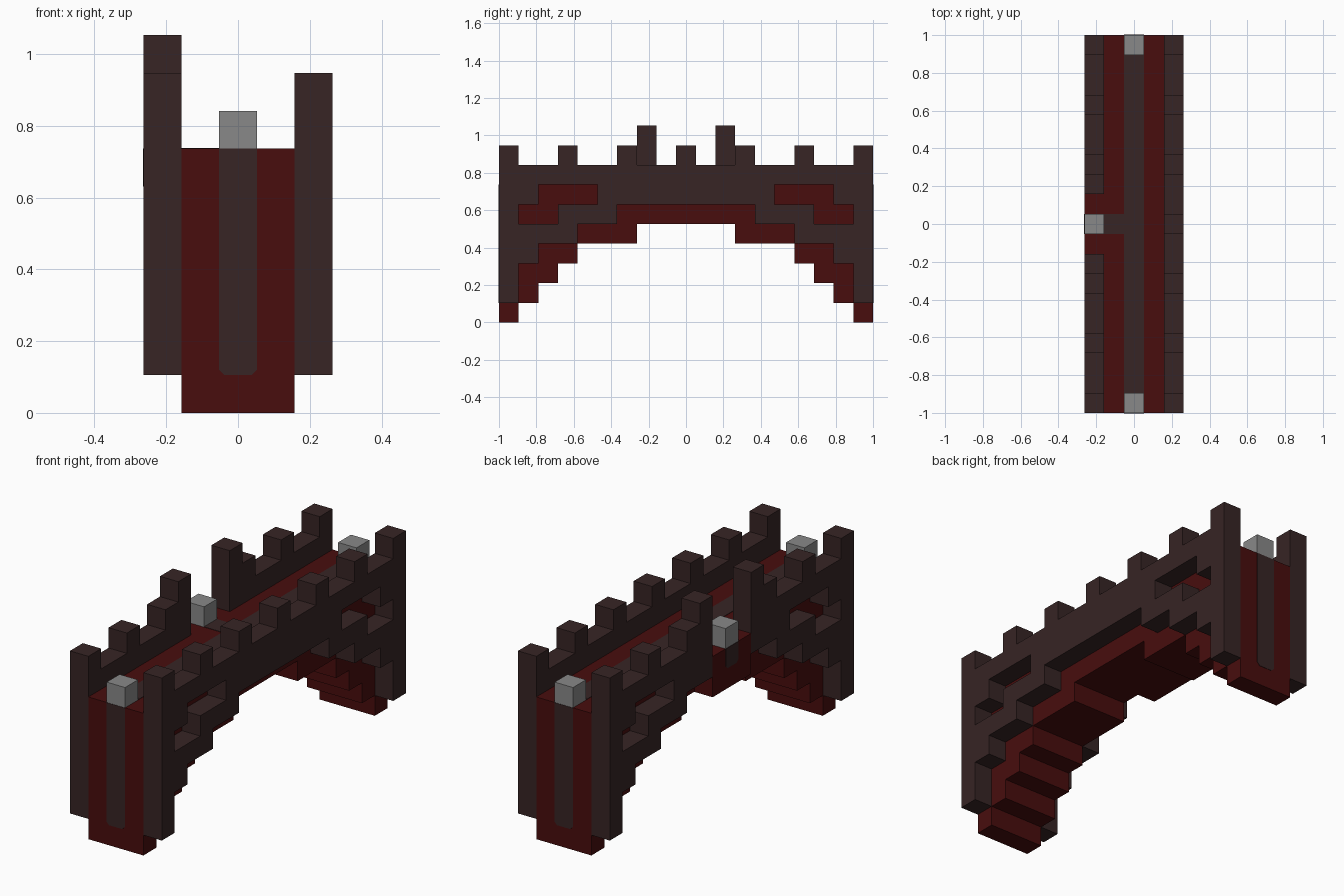
import bpy
import bmesh
from math import pi
from mathutils import Matrix, Vector

cube = bpy.data.objects.get("Cube")
if cube:
    bpy.data.objects.remove(cube, do_unlink=True)

LENGTH, WIDTH = 19, 5          # size in blocks
S = 2 / LENGTH                 # block size
LAST, MID = LENGTH - 1, LENGTH // 2
THIN = 0.002


def material(name, color):
    mat = bpy.data.materials.new(name)
    mat.use_nodes = True
    rgba = (*color, 1)
    mat.diffuse_color = rgba
    bsdf = next(n for n in mat.node_tree.nodes if n.type == "BSDF_PRINCIPLED")
    bsdf.inputs["Base Color"].default_value = rgba
    bsdf.inputs["Roughness"].default_value = 0.9
    return mat


RED = material("dark red brick", (0.065, 0.004, 0.004))
BROWN = material("dark brown brick", (0.038, 0.018, 0.018))
GREY = material("grey stone", (0.25, 0.25, 0.25))


def finish(name, bm, mat):
    bmesh.ops.remove_doubles(bm, verts=bm.verts, dist=1e-5)
    bmesh.ops.recalc_face_normals(bm, faces=bm.faces)
    mesh = bpy.data.meshes.new(name)
    bm.to_mesh(mesh)
    bm.free()
    mesh.materials.append(mat)
    obj = bpy.data.objects.new(name, mesh)
    bpy.context.collection.objects.link(obj)
    return obj


def blocks(name, cells, mat):
    """Join whole blocks into one shell, leaving out faces between neighbours."""
    bm = bmesh.new()
    origin = Vector((-WIDTH / 2, -LENGTH / 2, 0))
    for cell in cells:
        centre = (Vector(cell) + origin + Vector((0.5, 0.5, 0.5))) * S
        for axis in range(3):
            for sign in (-1, 1):
                near = list(cell)
                near[axis] += sign
                if tuple(near) in cells:
                    continue
                n, u, v = Vector(), Vector(), Vector()
                n[axis] = sign * S / 2
                u[(axis + 1) % 3] = S / 2
                v[(axis + 2) % 3] = S / 2
                ring = [u + v, v - u, -u - v, u - v]
                if sign < 0:
                    ring.reverse()
                bm.faces.new([bm.verts.new(centre + n + p) for p in ring])
    return finish(name, bm, mat)


def plate(name, outline, normal, mat):
    """Thin raised plate from a flat outline."""
    bm = bmesh.new()
    face = bm.faces.new([bm.verts.new(p) for p in outline])
    top = bmesh.ops.extrude_face_region(bm, geom=[face])["geom"]
    verts = [v for v in top if isinstance(v, bmesh.types.BMVert)]
    bmesh.ops.translate(bm, verts=verts, vec=Vector(normal) * THIN)
    return finish(name, bm, mat)


# Half profiles from the end column to the middle, mirrored along the length
CORE_BOTTOM = [0, 1, 2, 3, 4, 4, 4, 5, 5, 5]
WALL_BOTTOM = [1, 3, 4, 4, 5, 5, 6, 6, 6, 6]
WINDOW = {(1, 5), (2, 5), (2, 6), (3, 6), (4, 6)}
DECK_TOP, WALL_TOP = 7, 8
GATE = range(MID - 1, MID + 2)


def half(j):
    return min(j, LAST - j)


# Arched core with the gate landing
core = {(i, j, k) for i in (1, 2, 3) for j in range(LENGTH)
        for k in range(CORE_BOTTOM[half(j)], DECK_TOP)}
core |= {(0, j, k) for j in GATE for k in (5, 6)}
blocks("arched_core", core, RED)


# Side walls with windows and battlements
def wall(i):
    cells = {(i, j, k) for j in range(LENGTH)
             for k in range(WALL_BOTTOM[half(j)], WALL_TOP)
             if (half(j), k) not in WINDOW}
    return cells | {(i, j, WALL_TOP) for j in range(0, LENGTH, 3)}


blocks("left_wall", wall(WIDTH - 1), BROWN)
gate_wall = {c for c in wall(0) if c[1] not in GATE}
gate_wall |= {(0, j, k) for j in (MID - 2, MID + 2) for k in (8, 9)}
blocks("right_gate_wall", gate_wall, BROWN)

# Grey blocks at both ends and at the gate
for name, i, j in (("front_block", 2, 0), ("back_block", 2, LAST),
                   ("gate_block", 0, MID)):
    blocks(name, {(i, j, DECK_TOP)}, GREY)

# Brown path on the deck, with a branch to the gate
h, deck = S / 2, DECK_TOP * S
run = 1 - S
plate("deck_path", [(-h, -run, deck), (h, -run, deck), (h, run, deck),
                    (-h, run, deck)], (0, 0, 1), BROWN)
plate("gate_path", [(-3 * h, -h, deck), (-h, -h, deck), (-h, h, deck),
                    (-3 * h, h, deck)], (0, 0, 1), BROWN)


# Brown strips hanging below the grey blocks
def strip(name, angle, distance, bottom):
    c = 0.015
    flat = [(-h, deck), (-h, bottom + c), (c - h, bottom),
            (h - c, bottom), (h, bottom + c), (h, deck)]
    turn = Matrix.Rotation(angle, 3, "Z")
    outline = [turn @ Vector((x, -distance, z)) for x, z in flat]
    plate(name, outline, turn @ Vector((0, -1, 0)), BROWN)


strip("front_strip", 0, 1, S)
strip("back_strip", pi, 1, S)
strip("gate_strip", -pi / 2, WIDTH * h, 6 * S)
